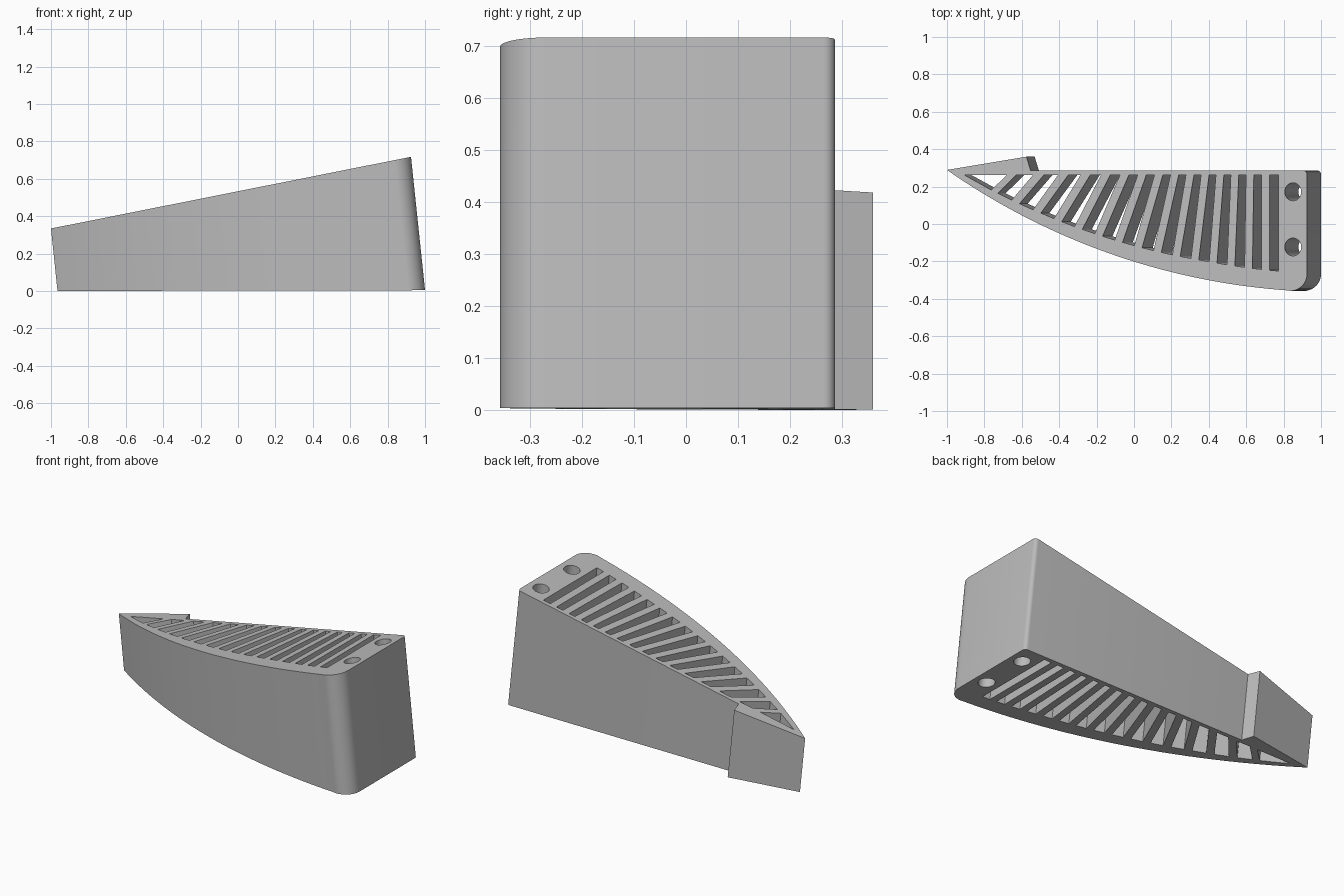
import bpy, bmesh, math

if "Cube" in bpy.data.objects:
    bpy.data.objects.remove(bpy.data.objects["Cube"])

SHEAR = 0.1046      # sideways drift of the walls per unit of height
BACK = 0.287        # y of the straight back wall
SLOT_BACK = 0.262   # y where the slots stop

# Bowed front edge: a circular arc between two ends
A, B, SAG = (-1.0, 0.289), (0.82, -0.355), 0.131
CHORD = math.dist(A, B)
R = CHORD ** 2 / (8 * SAG) + SAG / 2
TILT = math.atan2(B[1] - A[1], B[0] - A[0])
MX, MY = (A[0] + B[0]) / 2, (A[1] + B[1]) / 2
CX = MX - math.sin(TILT) * (R - SAG)
CY = MY + math.cos(TILT) * (R - SAG)


def front_y(x):
    return CY - math.sqrt(R * R - (x - CX) ** 2)


def inner_y(x):
    """Front end of the slots, behind a rim that thins toward the tip."""
    return front_y(x) + 0.10 * min(1, (x + 1) / 1.4) ** 0.45


def arc(cx, cy, rx, ry, a0, a1, n):
    return [(cx + rx * math.cos(math.radians(a0 + (a1 - a0) * i / n)),
             cy + ry * math.sin(math.radians(a0 + (a1 - a0) * i / n))) for i in range(n + 1)]


# Outer outline: bowed front, rounded end, straight back and hooked tail
n = 32
outline = [(x, front_y(x)) for x in (A[0] + (B[0] - A[0]) * i / n for i in range(n + 1))]
outline += arc(0.835, -0.268, 0.09, 0.09, -88, 0, 10)
outline += arc(0.903, BACK - 0.022, 0.022, 0.022, 0, 90, 5)
outline += [(-0.553, BACK), (-0.575, 0.36)]
loops = [outline]


# Fanned slots: each rib leans further toward the tail
def rib_x(k):
    return 0.725 - 0.091 * k - 0.00091 * k * k


def rib_top(x, k):
    lean = math.radians(50 * (max(k, 0) / 15) ** 1.5)
    return x + (SLOT_BACK - inner_y(x)) * math.tan(lean)


for k in range(15):
    left = rib_x(k)
    right = rib_x(k - 1) - 0.042 if k else left + 0.047
    mid = (left + right) / 2
    loops.append([(left, inner_y(left)), (mid, inner_y(mid)), (right, inner_y(right)),
                  (rib_top(right, k - 1), SLOT_BACK), (rib_top(left, k), SLOT_BACK)])
right = rib_x(14) - 0.035
loops.append([(-0.907, SLOT_BACK), (right, inner_y(right)), (rib_top(right, 14), SLOT_BACK)])

# Two round holes at the tall end
for y in (0.172, -0.123):
    loops.append(arc(0.85, y, 0.044, 0.048, 0, 345, 23))

# Filled flat curve with thickness
curve = bpy.data.curves.new("wedge_profile", 'CURVE')
curve.dimensions = '2D'
curve.fill_mode = 'BOTH'
curve.extrude = 0.5
for pts in loops:
    sp = curve.splines.new('POLY')
    sp.points.add(len(pts) - 1)
    for p, (x, y) in zip(sp.points, pts):
        p.co = (x, y, 0, 1)
    sp.use_cyclic_u = True
helper = bpy.data.objects.new("wedge_profile", curve)
bpy.context.collection.objects.link(helper)
bpy.context.view_layer.update()
mesh = bpy.data.meshes.new_from_object(helper.evaluated_get(bpy.context.evaluated_depsgraph_get()))
bpy.data.objects.remove(helper)

# Slope the top and lean the walls
bm = bmesh.new()
bm.from_mesh(mesh)
bmesh.ops.remove_doubles(bm, verts=bm.verts, dist=1e-5)
for v in bm.verts:
    top = 0.533 + 0.199 * v.co.x
    if v.co.z > 0:
        v.co.z = top
    else:
        v.co.x += SHEAR * top
        v.co.z = 0.002 * (v.co.x + 0.965)
bmesh.ops.recalc_face_normals(bm, faces=bm.faces)
bm.to_mesh(mesh)
bm.free()

body = bpy.data.objects.new("slotted_wedge", mesh)
bpy.context.collection.objects.link(body)
gray = bpy.data.materials.new("light_gray")
gray.diffuse_color = (0.5, 0.5, 0.5, 1)
gray.use_nodes = True
gray.node_tree.nodes["Principled BSDF"].inputs["Base Color"].default_value = gray.diffuse_color
mesh.materials.clear()
mesh.materials.append(gray)
for p in mesh.polygons:
    p.material_index = 0
bpy.context.view_layer.objects.active = body
body.select_set(True)
bpy.ops.object.shade_smooth_by_angle(angle=math.radians(30))
